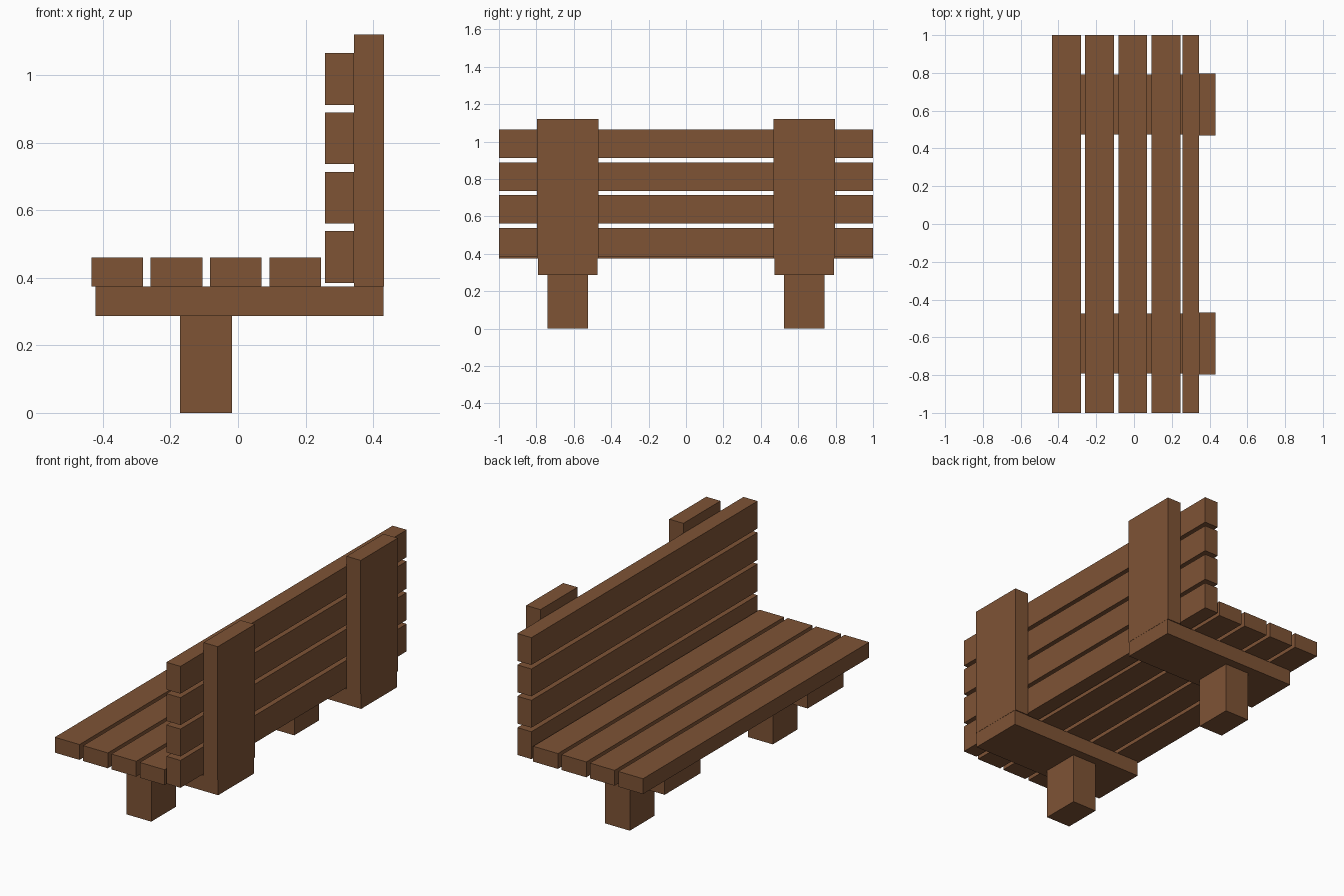
import bpy

if "Cube" in bpy.data.objects:
    bpy.data.objects.remove(bpy.data.objects["Cube"])

wood = bpy.data.materials.new("brown wood")
wood.diffuse_color = (0.21, 0.087, 0.036, 1)
wood.use_nodes = True
wood.node_tree.nodes["Principled BSDF"].inputs["Base Color"].default_value = wood.diffuse_color


def box(name, x, y, z):
    """Box spanning the given (min, max) ranges."""
    bpy.ops.mesh.primitive_cube_add(
        size=1, location=[sum(r) / 2 for r in (x, y, z)])
    ob = bpy.context.object
    ob.name = name
    ob.scale = [r[1] - r[0] for r in (x, y, z)]
    bpy.ops.object.transform_apply(location=False, rotation=False, scale=True)
    ob.data.materials.append(wood)
    return ob


PITCH = 0.1755   # slat spacing
WIDTH = 0.153    # slat width

# Seat and backrest slats
for i in range(4):
    x = -0.434 + i * PITCH
    box(f"seat_slat_{i + 1}", (x, x + WIDTH), (-1, 1), (0.374, 0.460))
    z = 0.385 + i * PITCH
    box(f"back_slat_{i + 1}", (0.257, 0.344), (-1, 1), (z, z + WIDTH))

# Two supports: leg, cross beam under the seat, upright behind the backrest
for side, y in (("near", -0.632), ("far", 0.632)):
    box(f"{side}_leg", (-0.171, -0.018), (y - 0.109, y + 0.109), (0, 0.287))
    box(f"{side}_seat_beam", (-0.422, 0.431), (y - 0.159, y + 0.159), (0.287, 0.374))
    box(f"{side}_back_post", (0.344, 0.432), (y - 0.164, y + 0.164), (0.374, 1.120))
